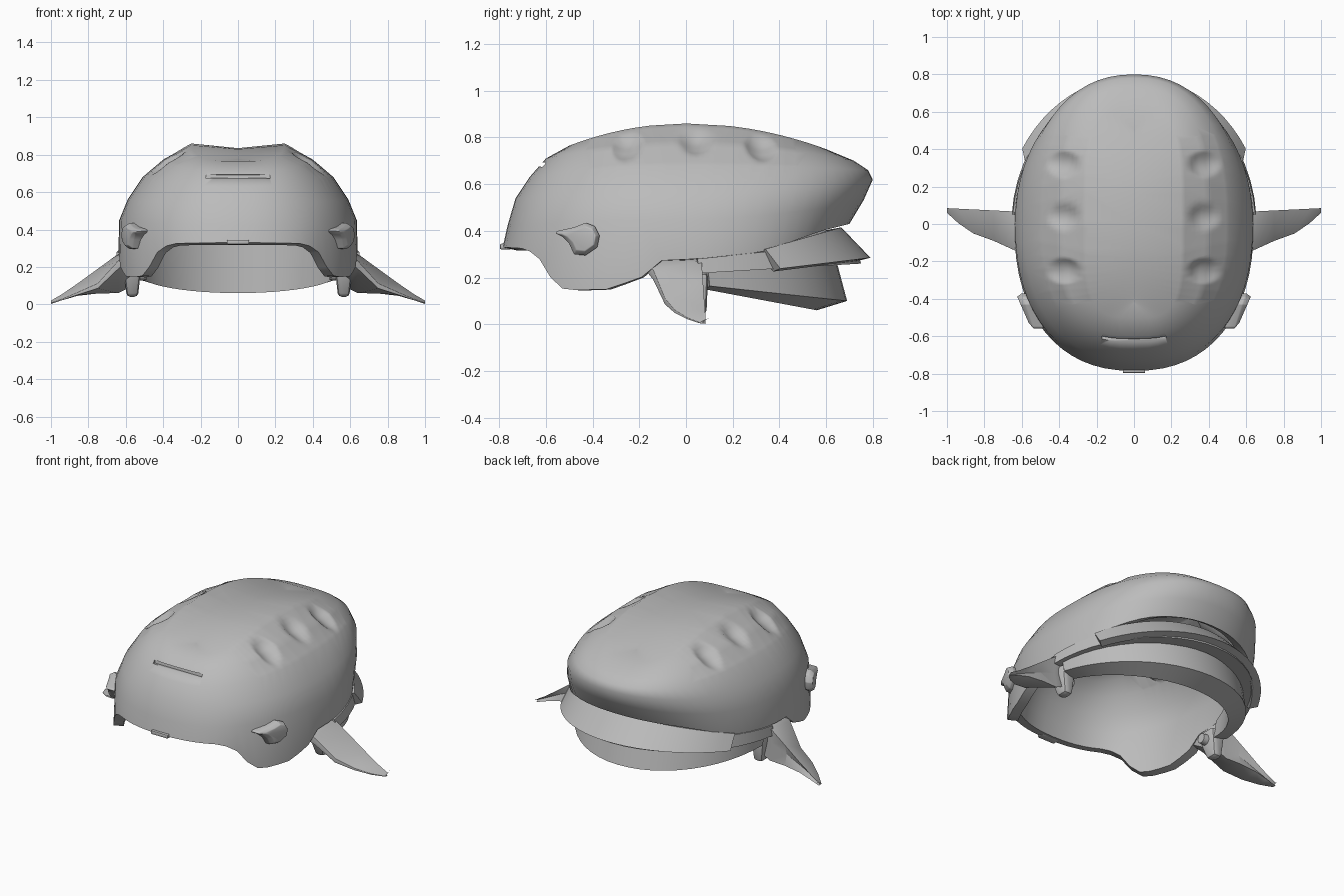
import bpy, bmesh
from math import sin, cos, pi, acos, radians
from mathutils import Vector

if "Cube" in bpy.data.objects:
    bpy.data.objects.remove(bpy.data.objects["Cube"])

grey = bpy.data.materials.new("plain grey")
grey.use_nodes = True
GREY = (0.5, 0.5, 0.5, 1)
grey.diffuse_color = GREY
grey.node_tree.nodes["Principled BSDF"].inputs["Base Color"].default_value = GREY


def make(name, bm, closed=True):
    if closed:
        bmesh.ops.recalc_face_normals(bm, faces=bm.faces)
    mesh = bpy.data.meshes.new(name)
    bm.to_mesh(mesh)
    bm.free()
    mesh.materials.append(grey)
    ob = bpy.data.objects.new(name, mesh)
    bpy.context.collection.objects.link(ob)
    return ob


def box(name, size, location):
    bm = bmesh.new()
    bmesh.ops.create_cube(bm, size=1)
    bmesh.ops.scale(bm, vec=size, verts=bm.verts)
    ob = make(name, bm)
    ob.location = location
    return ob


def activate(ob):
    bpy.ops.object.select_all(action='DESELECT')
    ob.select_set(True)
    bpy.context.view_layer.objects.active = ob


def smooth(ob, angle=35):
    activate(ob)
    bpy.ops.object.shade_smooth_by_angle(angle=radians(angle))


def apply_all(ob):
    activate(ob)
    for m in list(ob.modifiers):
        bpy.ops.object.modifier_apply(modifier=m.name)


def bevel(ob, width, segments=2):
    m = ob.modifiers.new("soft edges", 'BEVEL')
    m.width, m.segments = width, segments
    apply_all(ob)


def loft(sections, cap=True):
    """Skin closed cross-sections of equal length."""
    bm = bmesh.new()
    rows = [[bm.verts.new(p) for p in s] for s in sections]
    n = len(rows[0])
    for a, b in zip(rows, rows[1:]):
        for i in range(n):
            j = (i + 1) % n
            bm.faces.new((a[i], a[j], b[j], b[i]))
    if cap:
        bm.faces.new(rows[0])
        bm.faces.new(rows[-1])
    return bm


def power(v, e):
    return (1 if v >= 0 else -1) * abs(v) ** e


# Shell: rings from the crown to the rim
# half width, side z, front y, front z, back y, back z, front and back roundness
RINGS = [(0, .835, -.42, .775, .50, .765, 4, 4),
         (.25, .86, -.50, .765, .60, .75, 4, 4),
         (.40, .775, -.60, .71, .72, .70, 2.8, 2.8),
         (.51, .68, -.67, .63, .78, .66, 2.4, 2.4),
         (.59, .56, -.73, .54, .80, .62, 2.3, 2.2),
         (.635, .45, -.765, .42, .76, .53, 2.3, 2.1),
         (.64, .28, -.785, .33, .70, .43, 2.3, 2.1)]
RIM = [(-.79, .33), (-.70, .325), (-.64, .30), (-.58, .20), (-.52, .145), (-.34, .15),
       (-.19, .20), (-.175, .27), (.05, .28), (.33, .31), (.58, .40), (.70, .43)]


def rim_height(y):
    for (y0, z0), (y1, z1) in zip(RIM, RIM[1:]):
        if y <= y1:
            return z0 + (z1 - z0) * max(0, (y - y0) / (y1 - y0))
    return RIM[-1][1]


def ring_points(k, count=64):
    w, sz, fy, fz, by, bz, nf, nb = RINGS[k]
    pts = []
    for i in range(count):
        a = 2 * pi * i / count
        ey, ez, n = (fy, fz, nf) if cos(a) > 0 else (by, bz, nb)
        y = ey * abs(cos(a)) ** (2 / n)
        z = sz + (ez - sz) * (y / ey) ** 2
        if k == len(RINGS) - 1:
            z = rim_height(y)
        pts.append((w * power(sin(a), 2 / n), y, z))
    return pts


bm = loft([ring_points(k) for k in range(len(RINGS))], cap=False)
bmesh.ops.remove_doubles(bm, verts=bm.verts, dist=0.001)
bmesh.ops.recalc_face_normals(bm, faces=bm.faces)
bm.normal_update()
if sum(f.normal.dot(f.calc_center_median() - Vector((0, 0, .3))) for f in bm.faces) < 0:
    bmesh.ops.reverse_faces(bm, faces=bm.faces)

# Vent scoops: finer faces along the shoulders, pressed inward
VENTS = (-.25, .04, .32)
edges = set()
for f in bm.faces:
    c = f.calc_center_median()
    if .27 < abs(c.x) < .48 and -.4 < c.y < .46 and c.z > .65:
        edges.update(f.edges)
bmesh.ops.subdivide_edges(bm, edges=list(edges), cuts=5, use_grid_fill=True)
bm.normal_update()
for v in [v for v in bm.verts if v.co.z > .65]:
    u = (abs(v.co.x) - .375) / .085
    nearest = min(abs(v.co.y - y) for y in VENTS) / .07
    press = max(0, 1 - u * u - nearest * nearest)
    if press > 0:
        v.co -= v.normal * .03 * press
shell = make("shell", bm, closed=False)
solid = shell.modifiers.new("thickness", 'SOLIDIFY')
solid.thickness, solid.offset = .06, -1
apply_all(shell)
bpy.context.view_layer.update()

# Front slot
hit, spot, normal, face = shell.ray_cast(Vector((0, -2, .685)), Vector((0, 1, 0)))
slot = box("slot_cutter", (.34, .05, .02), spot)
slot.rotation_euler = (radians(-10), 0, 0)
m = shell.modifiers.new("cut", 'BOOLEAN')
m.operation, m.object, m.solver = 'DIFFERENCE', slot, 'EXACT'
apply_all(shell)
bpy.data.objects.remove(slot)
smooth(shell, 60)


# Bands and neck guard: strips wrapped round the back
def wrap(name, corners, y_start, steps=24):
    """Each corner is half width, back y, side z, back z."""
    reach = acos(y_start / corners[0][1])
    sections = []
    for i in range(steps + 1):
        a = reach * (2 * i / steps - 1)
        sections.append([(w * sin(a), by * cos(a), zs + (zb - zs) * cos(a))
                         for w, by, zs, zb in corners])
    smooth(make(name, loft(sections)))


wrap("neck_guard", [(.635, .61, .25, .40), (.62, .69, .175, .10),
                    (.535, .56, .165, .06), (.56, .56, .25, .42)], .09)
wrap("thin_band", [(.65, .72, .275, .35), (.655, .75, .215, .26),
                   (.58, .65, .215, .27), (.58, .62, .275, .36)], .05)
wrap("rear_band", [(.68, .665, .225, .415), (.695, .79, .19, .285),
                   (.65, .73, .18, .27), (.58, .58, .22, .40)], .34)

# Side parts, made for both sides
KNOB = [(-.56, .39), (-.53, .375), (-.50, .345), (-.48, .30), (-.43, .295), (-.38, .33),
        (-.37, .38), (-.39, .42), (-.43, .435), (-.48, .415), (-.55, .40)]
# x, top z, bottom z, leading y, leading z
FIN = [(.58, .28, .09, -.18, .24), (.64, .27, .06, -.14, .19), (.75, .19, .058, -.09, .085),
       (.86, .11, .045, -.05, .05), (.94, .055, .022, .005, .022), (1.0, .02, .002, .06, .004)]

for side, label in ((1, "left"), (-1, "right")):
    # swept fin with a thick trailing face
    sections = []
    for x, top, low, lead, lz in FIN:
        back = .065 + .02 * (x - .6) / .4
        sections.append([(side * x, back, top), (side * x, back - .02, (top + low) / 2),
                         (side * x, back, low), (side * x, lead, lz),
                         (side * x, lead, lz + .2 * (top - low))])
    fin = make(label + "_fin", loft(sections))
    bevel(fin, .005)
    smooth(fin, 40)

    # hinge block and bolt inside the fin root
    block = box(label + "_hinge", (.10, .15, .18), (side * .565, .02, .13))
    for v in block.data.vertices:
        if v.co.z < 0:
            v.co.x *= .6
            v.co.y = v.co.y * .5 + .03
    bevel(block, .02)
    smooth(block)
    bm = bmesh.new()
    bmesh.ops.create_cone(bm, cap_ends=True, segments=16, radius1=.035, radius2=.03, depth=.05)
    bolt = make(label + "_bolt", bm)
    bolt.location = (side * .515, .02, .16)
    bolt.rotation_euler = (0, -side * pi / 2, 0)
    smooth(bolt)

    # temple knob, domed on the outside
    sections = [[(side * (.605 + .33 * (y + .37) + d), -.44 + (y + .44) * s, .37 + (z - .37) * s)
                 for y, z in KNOB] for d, s in ((-.06, 1), (-.005, 1), (.02, .75))]
    knob = make(label + "_knob", loft(sections))
    bevel(knob, .008)
    smooth(knob, 60)

# Brow tab at the front rim
tab = box("brow_tab", (.12, .05, .024), (0, -.772, .333))
bevel(tab, .006)
smooth(tab)
